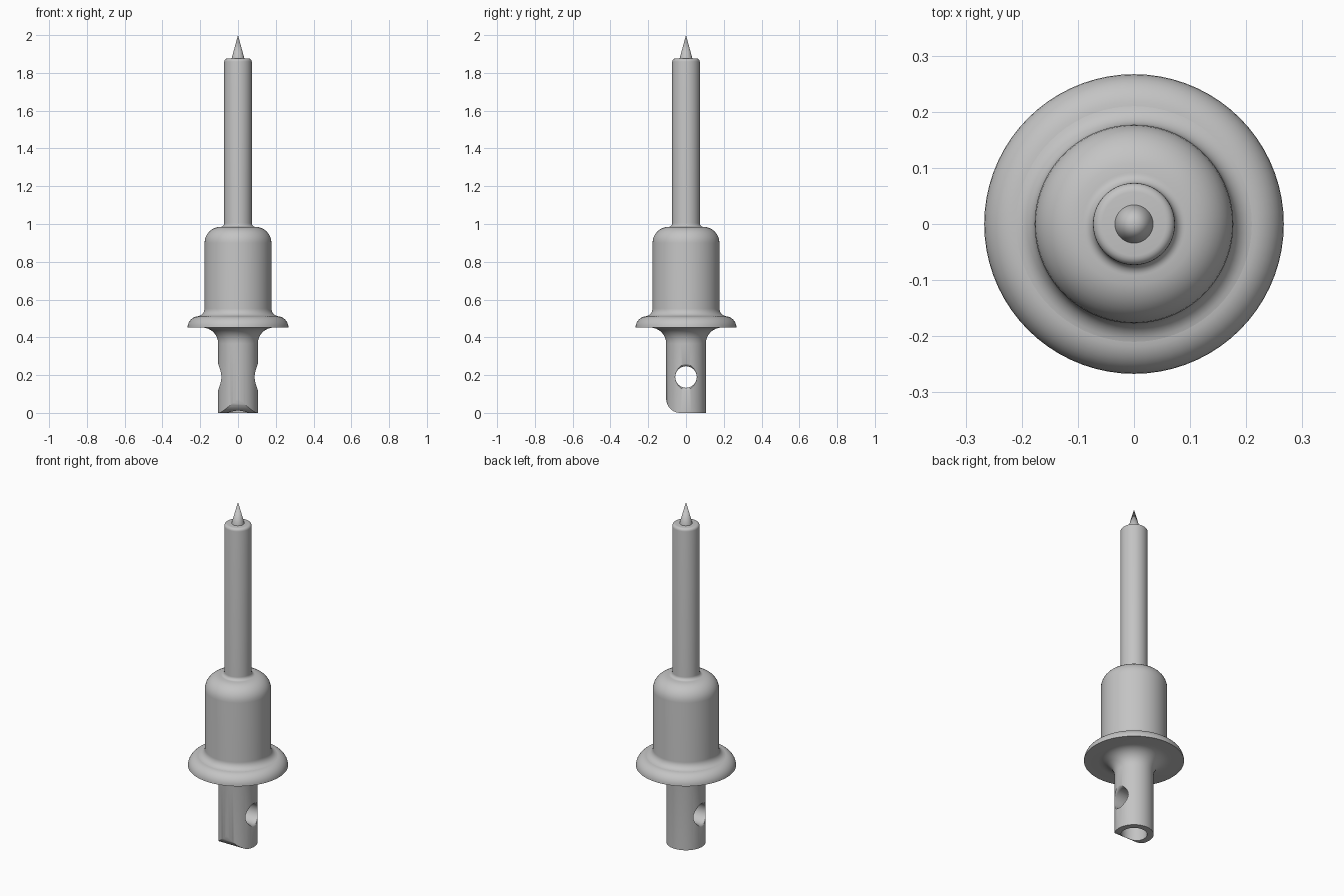
import bpy, bmesh
from math import sin, cos, pi, radians
from mathutils import Matrix

cube = bpy.data.objects.get("Cube")
if cube:
    bpy.data.objects.remove(cube)

metal = bpy.data.materials.new("plain grey metal")
metal.use_nodes = True
GREY = (0.55, 0.55, 0.55, 1)
metal.diffuse_color = GREY
metal.node_tree.nodes["Principled BSDF"].inputs["Base Color"].default_value = GREY


def arc(cx, cy, r, start, end, n=8):
    """Points on a circular arc, angles in degrees."""
    angles = [radians(start + (end - start) * i / n) for i in range(n + 1)]
    return [(cx + r * cos(a), cy + r * sin(a)) for a in angles]


def make_object(name, bm):
    bmesh.ops.remove_doubles(bm, verts=bm.verts, dist=1e-5)
    bmesh.ops.recalc_face_normals(bm, faces=bm.faces)
    mesh = bpy.data.meshes.new(name)
    bm.to_mesh(mesh)
    bm.free()
    mesh.materials.append(metal)
    obj = bpy.data.objects.new(name, mesh)
    bpy.context.collection.objects.link(obj)
    return obj


def lathe(name, profile, steps=72):
    """Spin a (radius, height) profile around z."""
    bm = bmesh.new()
    verts = [bm.verts.new((r, 0, z)) for r, z in profile]
    edges = [bm.edges.new(pair) for pair in zip(verts, verts[1:])]
    bmesh.ops.spin(bm, geom=verts + edges, cent=(0, 0, 0), axis=(0, 0, 1),
                   angle=2 * pi, steps=steps, use_merge=True)
    return make_object(name, bm)


def prism(name, profile, half):
    """Extrude a (y, z) outline along x."""
    bm = bmesh.new()
    face = bm.faces.new([bm.verts.new((-half, y, z)) for y, z in profile])
    moved = bmesh.ops.extrude_face_region(bm, geom=[face])["geom"]
    bmesh.ops.translate(bm, vec=(2 * half, 0, 0),
                        verts=[g for g in moved if isinstance(g, bmesh.types.BMVert)])
    return make_object(name, bm)


def cut(target, cutter):
    mod = target.modifiers.new("cut", "BOOLEAN")
    mod.operation, mod.solver, mod.object = "DIFFERENCE", "EXACT", cutter
    bpy.context.view_layer.objects.active = target
    bpy.ops.object.modifier_apply(modifier=mod.name)
    bpy.data.objects.remove(cutter)


def smooth(obj):
    bpy.ops.object.select_all(action="DESELECT")
    obj.select_set(True)
    bpy.context.view_layer.objects.active = obj
    bpy.ops.object.shade_smooth_by_angle(angle=radians(30))


# Shank, flange, rounded body and rod as one turned piece
profile = [(0, 0), (0.105, 0)]
profile += arc(0.19, 0.367, 0.085, 180, 90)        # fillet under the flange
profile += arc(0.207, 0.452, 0.06, 0, 90)          # rounded flange rim
profile += arc(0.217, 0.552, 0.04, 260, 180)       # fillet into the body
profile += arc(0.092, 0.9, 0.085, 0, 90)           # body shoulder
profile += arc(0.092, 1.004, 0.019, 270, 180)      # fillet into the rod
profile += arc(0.057, 1.86, 0.016, 0, 90, 5)       # rounded rod end
profile += [(0, 1.876)]
body = lathe("turned_body", profile)

# Cross hole with flared mouths
flare = arc(0.077, 0.086, 0.02, 180, 90, 6)
half = [(0.057, 0)] + flare + [(0.077, 0.13), (0, 0.13)]
hole = lathe("hole_cutter", [(r, -h) for r, h in reversed(half)] + half[1:], 48)
hole.data.transform(Matrix.Translation((0, 0, 0.19)) @ Matrix.Rotation(pi / 2, 4, "Y"))
cut(body, hole)

# Rounded front edge of the shank foot
foot = arc(-0.03, 0.075, 0.075, 180, 270, 10)
cut(body, prism("foot_cutter", foot + [(-0.03, -0.05), (-0.2, -0.05), (-0.2, 0.075)], 0.2))

# Blind bore in the shank foot
cut(body, lathe("bore_cutter", [(0, -0.05), (0.07, -0.05), (0.07, 0.1), (0, 0.1)], 48))
smooth(body)

# Pointed tip
smooth(lathe("pointed_tip", [(0, 1.87), (0.035, 1.87), (0.034, 1.876), (0, 2)], 48))
